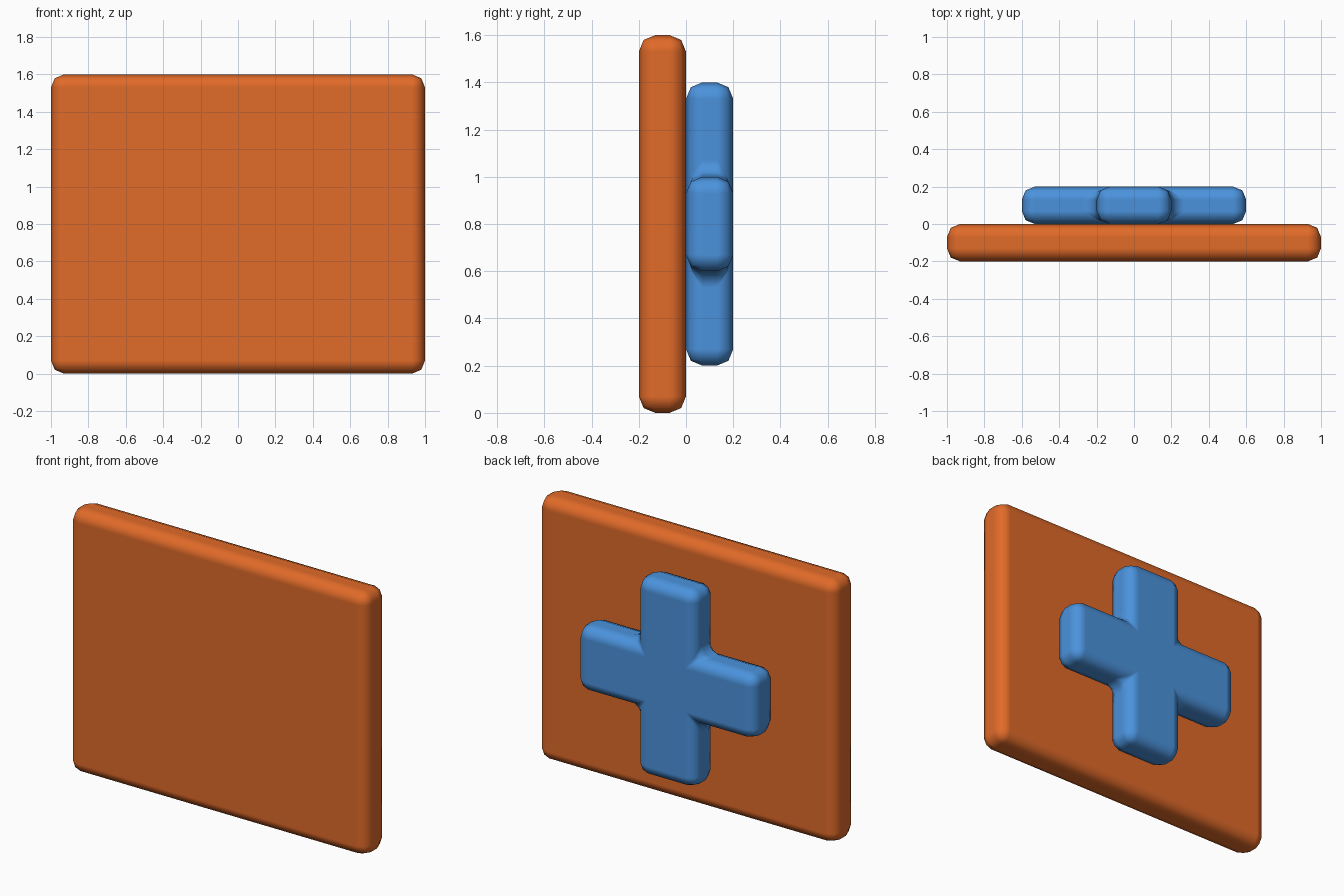
import bpy, bmesh

if "Cube" in bpy.data.objects:
    bpy.data.objects.remove(bpy.data.objects["Cube"])

def material(name, rgb):
    m = bpy.data.materials.new(name)
    m.diffuse_color = (*rgb, 1)
    m.use_nodes = True
    m.node_tree.nodes["Principled BSDF"].inputs["Base Color"].default_value = m.diffuse_color
    return m

def rounded_slab(name, outline, y_front, y_back, mat):
    """Extrude an x-z outline along y and round every edge."""
    bm = bmesh.new()
    face = bm.faces.new([bm.verts.new((x, y_front, z)) for x, z in outline])
    ext = bmesh.ops.extrude_face_region(bm, geom=[face])
    for v in ext["geom"]:
        if isinstance(v, bmesh.types.BMVert):
            v.co.y = y_back
    bmesh.ops.recalc_face_normals(bm, faces=bm.faces)
    mesh = bpy.data.meshes.new(name)
    bm.to_mesh(mesh)
    bm.free()
    mesh.materials.append(mat)
    obj = bpy.data.objects.new(name, mesh)
    bpy.context.collection.objects.link(obj)
    for p in mesh.polygons:
        p.use_smooth = True
    # Two-step rounding with flat main faces
    bevel = obj.modifiers.new("rounding", "BEVEL")
    bevel.width = 0.07
    bevel.segments = 2
    bevel.limit_method = "ANGLE"
    bevel.harden_normals = True
    return obj

orange = material("orange", (0.75, 0.145, 0.022))
blue = material("blue", (0.07, 0.29, 0.72))

# Square-edged panel with rounded rim
rounded_slab("panel", [(-1, 0), (1, 0), (1, 1.6), (-1, 1.6)], -0.2, 0, orange)

# Plus-shaped block on the back: one arm's three corners turned four times
c, arm, half = 0.8, 0.6, 0.2
outline = []
x_pts = [(half, -half), (arm, -half), (arm, half)]
for _ in range(4):
    outline += [(x, z + c) for x, z in x_pts]
    x_pts = [(-z, x) for x, z in x_pts]
rounded_slab("cross", outline, 0, 0.2, blue)
